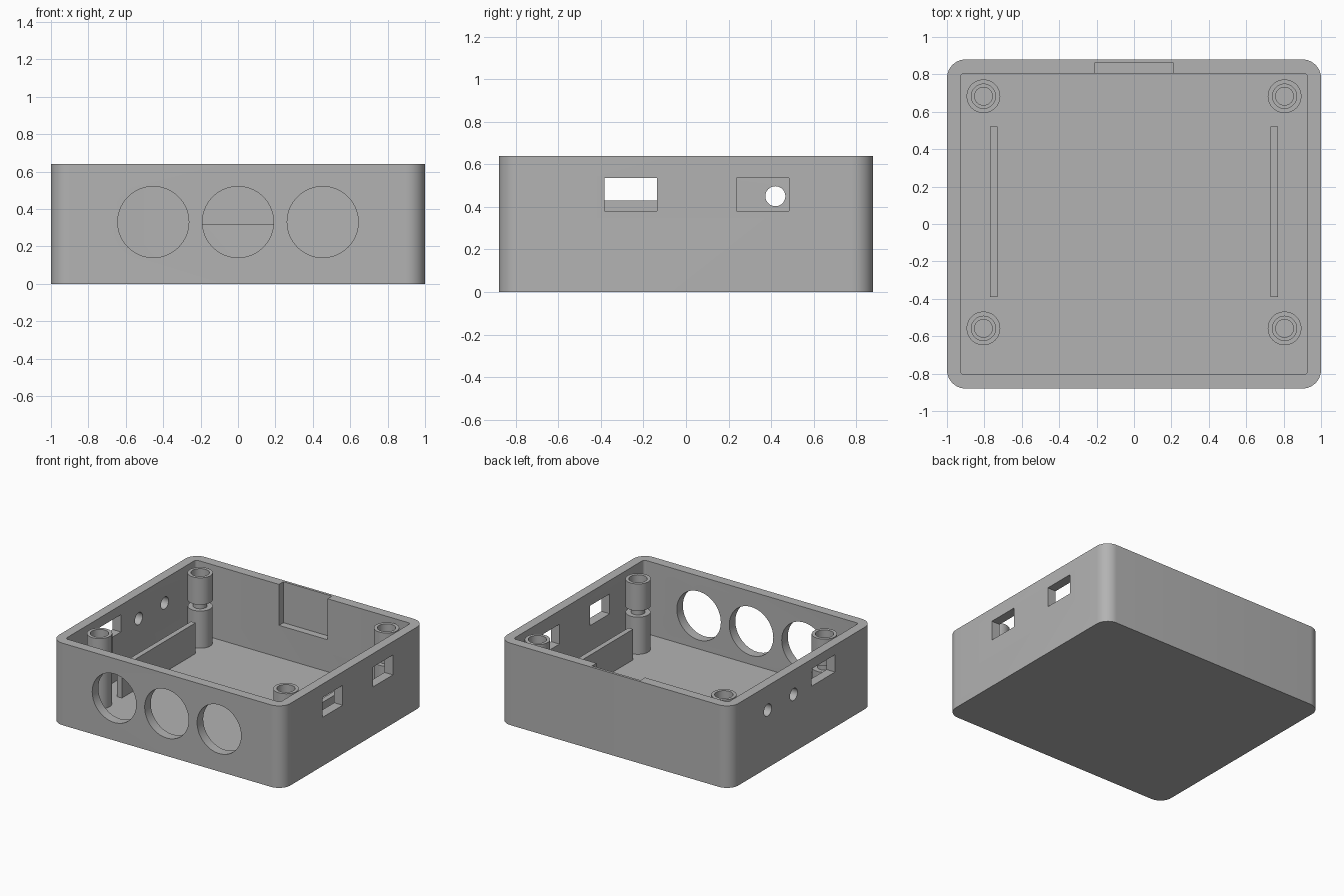
import bpy, bmesh
from math import radians
from mathutils import Matrix

if "Cube" in bpy.data.objects:
    bpy.data.objects.remove(bpy.data.objects["Cube"])

gray = bpy.data.materials.new("plain gray")
gray.use_nodes = True
gray.diffuse_color = (0.45, 0.45, 0.45, 1)
gray.node_tree.nodes["Principled BSDF"].inputs["Base Color"].default_value = gray.diffuse_color


def finish(bm, name):
    mesh = bpy.data.meshes.new(name)
    bm.to_mesh(mesh)
    bm.free()
    obj = bpy.data.objects.new(name, mesh)
    bpy.context.collection.objects.link(obj)
    mesh.materials.append(gray)
    return obj


def box(name, x, y, z, radius=0, segments=10):
    """Box from (min, max) ranges, with optional rounded vertical edges."""
    bm = bmesh.new()
    bmesh.ops.create_cube(bm, size=1)
    for v in bm.verts:
        v.co = [r[0] if c < 0 else r[1] for c, r in zip(v.co, (x, y, z))]
    if radius:
        upright = [e for e in bm.edges
                   if abs(e.verts[0].co.z - e.verts[1].co.z) > 0.01]
        bmesh.ops.bevel(bm, geom=upright, offset=radius, segments=segments,
                        profile=0.5, affect="EDGES")
    return finish(bm, name)


def cylinder(name, center, radius, depth, axis="Z", segments=48):
    turn = {"X": Matrix.Rotation(radians(90), 4, "Y"),
            "Y": Matrix.Rotation(radians(90), 4, "X"),
            "Z": Matrix.Identity(4)}[axis]
    bm = bmesh.new()
    bmesh.ops.create_cone(bm, cap_ends=True, segments=segments, radius1=radius,
                          radius2=radius, depth=depth,
                          matrix=Matrix.Translation(center) @ turn)
    return finish(bm, name)


def select_only(obj):
    bpy.ops.object.select_all(action="DESELECT")
    obj.select_set(True)
    bpy.context.view_layer.objects.active = obj


def cut(obj, cutter):
    select_only(obj)
    mod = obj.modifiers.new("cut", "BOOLEAN")
    mod.operation = "DIFFERENCE"
    mod.solver = "EXACT"
    mod.object = cutter
    bpy.ops.object.modifier_apply(modifier=mod.name)
    bpy.data.objects.remove(cutter)


def smooth(obj):
    select_only(obj)
    bpy.ops.object.shade_smooth_by_angle(angle=radians(30))


HEIGHT, FLOOR = 0.64, 0.07

# Open case with rounded corners
case = box("case", (-1, 1), (-0.88, 0.88), (0, HEIGHT), 0.1)
cut(case, box("cavity", (-0.927, 0.927), (-0.805, 0.805), (FLOOR, 1), 0.02, 4))

# Recess inside the back wall
cut(case, box("back_recess", (-0.21, 0.21), (0.7, 0.86), (0.32, 1)))

# Three round openings in the front wall
for x in (-0.453, 0, 0.453):
    cut(case, cylinder("front_hole", (x, -0.85, 0.33), 0.19, 0.3, "Y", 64))

# Two rectangular ports in the left wall
for y in (-0.26, 0.36):
    cut(case, box("port", (0.8, 1.2), (y - 0.123, y + 0.123), (0.38, 0.535)))

# One rectangular port and two round holes in the right wall
cut(case, box("slot", (-1.2, -0.8), (-0.41, -0.12), (0.43, 0.565)))
for y in (0.1, 0.42):
    cut(case, cylinder("round_hole", (-1, y, 0.45), 0.047, 0.4, "X", 32))
smooth(case)

for side, x in (("right", -1), ("left", 1)):
    # Board rail on the floor
    box(side + "_rail", sorted((x * 0.73, x * 0.77)), (-0.39, 0.52),
        (FLOOR - 0.01, 0.31))
    # Corner posts: standoff with pin, and a sleeve above it
    for end, y in (("front", -0.558), ("back", 0.683)):
        name = f"{end}_{side}_"
        px = x * 0.805
        smooth(cylinder(name + "standoff", (px, y, 0.21), 0.088, 0.3))
        smooth(cylinder(name + "pin", (px, y, 0.42), 0.05, 0.16))
        sleeve = cylinder(name + "sleeve", (px, y, 0.515), 0.09, 0.21)
        cut(sleeve, cylinder("bore", (px, y, 0.515), 0.065, 0.4))
        smooth(sleeve)
